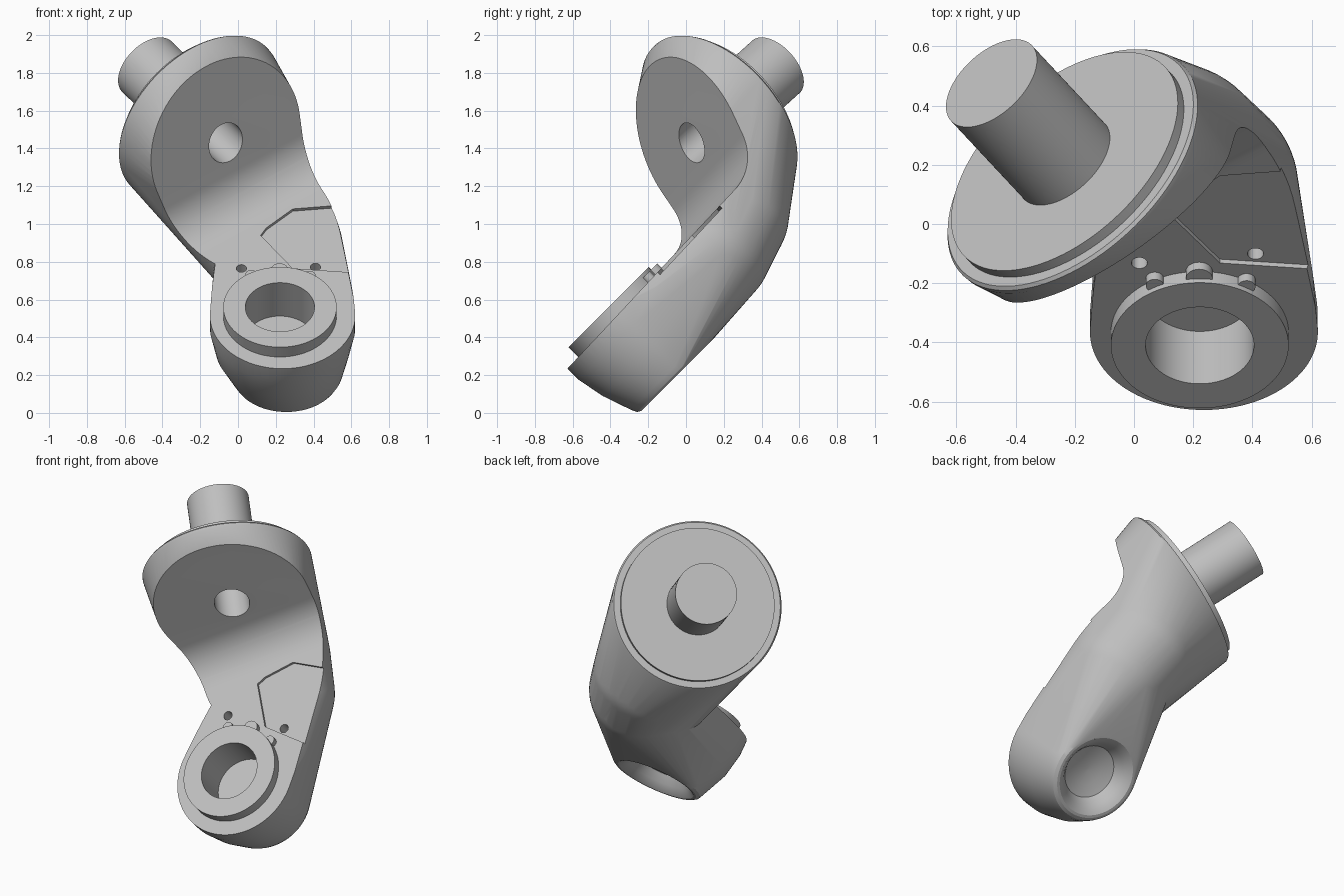
import bpy, bmesh, math
from mathutils import Vector

if "Cube" in bpy.data.objects:
    bpy.data.objects.remove(bpy.data.objects["Cube"], do_unlink=True)

SEG = 96
grey = bpy.data.materials.new("cast_grey")
grey.use_nodes = True
grey.diffuse_color = (0.52, 0.52, 0.52, 1)
grey.node_tree.nodes["Principled BSDF"].inputs["Base Color"].default_value = (0.52, 0.52, 0.52, 1)

# Main axes: upper flange, its tilted inner face, lower socket, front plane
flange_at = Vector((-0.065, 0.03, 1.43))
flange_dir = Vector((-0.57, 0.61, 0.55)).normalized()
inner_dir = Vector((-0.55, 0.78, 0.29)).normalized()
socket_at = Vector((0.222, -0.41, 0.56))
socket_dir = Vector((0, 1, -1)).normalized()
up_slope = Vector((0, 1, 1)).normalized()
SLOPE, RISE = 1.07, 0.906
front_dir = Vector((0, -SLOPE, 1)).normalized()


def on_front(x, z, depth=0.0):
    """Point on the sloping front plane, sunk by depth."""
    return Vector((x, (z - RISE) / SLOPE, z)) - front_dir * depth


def finish(name, bm):
    bmesh.ops.recalc_face_normals(bm, faces=bm.faces[:])
    mesh = bpy.data.meshes.new(name)
    bm.to_mesh(mesh)
    bm.free()
    mesh.materials.append(grey)
    ob = bpy.data.objects.new(name, mesh)
    bpy.context.collection.objects.link(ob)
    return ob


def ring(at, axis, r, t):
    u = axis.orthogonal().normalized()
    v = axis.cross(u)
    angles = [2 * math.pi * i / SEG for i in range(SEG)]
    return [at + axis * t + (u * math.cos(a) + v * math.sin(a)) * r for a in angles]


def ball(at, r):
    bm = bmesh.new()
    bmesh.ops.create_uvsphere(bm, u_segments=64, v_segments=32, radius=r)
    points = [Vector(at) + v.co for v in bm.verts]
    bm.free()
    return points


def lathe(name, at, axis, profile):
    """Capped solid of revolution from (radius, distance) pairs."""
    bm = bmesh.new()
    loops = [[bm.verts.new(p) for p in ring(at, axis, r, t)] for r, t in profile]
    for a, b in zip(loops, loops[1:]):
        for i in range(SEG):
            j = (i + 1) % SEG
            bm.faces.new((a[i], a[j], b[j], b[i]))
    bm.faces.new(loops[0])
    bm.faces.new(loops[-1])
    return finish(name, bm)


def hull(name, points):
    bm = bmesh.new()
    for p in points:
        bm.verts.new(p)
    res = bmesh.ops.convex_hull(bm, input=bm.verts[:])
    junk = {g for g in res["geom_interior"] + res["geom_unused"] if isinstance(g, bmesh.types.BMVert)}
    bmesh.ops.delete(bm, geom=list(junk), context="VERTS")
    return finish(name, bm)


def prism(name, points, offset):
    bm = bmesh.new()
    face = bm.faces.new([bm.verts.new(p) for p in points])
    ext = bmesh.ops.extrude_face_region(bm, geom=[face], use_keep_orig=True)
    bmesh.ops.translate(bm, vec=offset, verts=[g for g in ext["geom"] if isinstance(g, bmesh.types.BMVert)])
    return finish(name, bm)


def combine(ob, operation, tools, keep=False):
    """Apply booleans, then discard the tools."""
    for tool in tools:
        mod = ob.modifiers.new("cut", "BOOLEAN")
        mod.operation, mod.solver, mod.object = operation, "EXACT", tool
        bpy.context.view_layer.update()
        mesh = bpy.data.meshes.new_from_object(ob.evaluated_get(bpy.context.evaluated_depsgraph_get()))
        ob.modifiers.clear()
        ob.data = mesh
        if not keep:
            bpy.data.objects.remove(tool, do_unlink=True)


# Upper arm: flange wedge running down into the elbow
low_elbow = ball((0.22, 0.12, 0.87), 0.335)
elbow = ball((0.12, 0.2, 1.05), 0.345) + low_elbow
rim = [(0.49, 0.21), (0.512, 0.232), (0.514, 0.25), (0.505, 0.262)]
flange = [p for r, t in rim for p in ring(flange_at, flange_dir, r, t)]
body = hull("arm_body", flange + ring(flange_at, inner_dir, 0.474, 0) + elbow
            + ball((0.08, 0.05, 0.85), 0.25))

# Lower arm: tapered socket drum leaning slightly left, widened towards the elbow
drum_at = socket_at + Vector((0.014, 0, 0))
foot_at = drum_at + Vector((0.02, 0, 0))
drum = [p for r, t in ((0.385, 0.03), (0.384, 0.16), (0.355, 0.31)) for p in ring(drum_at, socket_dir, r, t)]
drum += [p for r, t in ((0.3, 0.47), (0.285, 0.5), (0.265, 0.512)) for p in ring(foot_at, socket_dir, r, t)]
drum += ring(drum_at + up_slope * 0.2, socket_dir, 0.37, 0.1)
combine(body, "UNION", [hull("lower_arm", drum + low_elbow)])

# Concave front: the space between the front plane and the inner face, filleted
n, f = front_dir, -inner_dir
along = n.cross(f).normalized()
dot = n.dot(f)
a = n.dot(on_front(0, 1))
b = f.dot(flange_at)
corner = (n * (a - b * dot) + f * (b - a * dot)) / (1 - dot * dot)
fillet = 0.27
centre = corner + (n + f) * fillet / (1 + dot)
arc = [centre - n.slerp(f, i / 16) * fillet for i in range(17)]
out_low = (f - n * dot).normalized() * 3
out_high = (n - f * dot).normalized() * 3
outline = [arc[0] + out_low] + arc + [arc[-1] + out_high]
scoop = prism("scoop", [p - along * 2 for p in outline], along * 4)
combine(body, "DIFFERENCE", [scoop])

# Shallow pocket, two pin holes, flange hole and underside dish
pocket = prism("pocket", [on_front(x, z, 0.018) for x, z in
               ((0.12, 0.94), (0.15, 0.98), (0.29, 1.08), (0.8, 1.12), (0.8, 0.73), (0.29, 0.765))],
               front_dir * 0.06)
cuts = [pocket]
for x, z in ((0.018, 0.765), (0.41, 0.785)):
    cuts.append(lathe("pin_hole", on_front(x, z), socket_dir, [(0.027, -0.1), (0.027, 0.1)]))
cuts.append(lathe("flange_hole", flange_at, flange_dir, [(0.106, -0.2), (0.106, 0.22)]))
cuts.append(lathe("dish", foot_at, socket_dir,
                  [(0.01, 0.39), (0.09, 0.397), (0.165, 0.42), (0.175, 0.435),
                   (0.2, 0.47), (0.225, 0.497), (0.26, 0.52), (0.26, 0.6)]))
combine(body, "DIFFERENCE", cuts)

# Raised collar around the socket, with small tabs on its upper edge
collar = lathe("socket_collar", socket_at, socket_dir, [(0.3, 0), (0.3, 0.09)])
tabs = [lathe("tab", on_front(x, z), socket_dir, [(r, -0.035), (r, 0.03)])
        for x, z, r in ((0.22, 0.735, 0.045), (0.07, 0.71, 0.03), (0.38, 0.705, 0.03))]
combine(collar, "UNION", tabs)

# Blind bore through collar and body
bore = lathe("bore", socket_at, socket_dir, [(0.183, -0.2), (0.183, 0.25)])
combine(collar, "DIFFERENCE", [bore], keep=True)
combine(body, "DIFFERENCE", [bore])

# Round plate and stem on the back of the flange
plate = lathe("flange_plate", flange_at, flange_dir, [(0.466, 0.23), (0.466, 0.298)])
stem = lathe("mounting_stem", flange_at, flange_dir, [(0.187, 0.28), (0.187, 0.73)])

# Smooth shading with crisp edges
for ob in (body, collar, plate, stem):
    bpy.ops.object.select_all(action="DESELECT")
    ob.select_set(True)
    bpy.context.view_layer.objects.active = ob
    bpy.ops.object.shade_smooth_by_angle(angle=math.radians(30))
